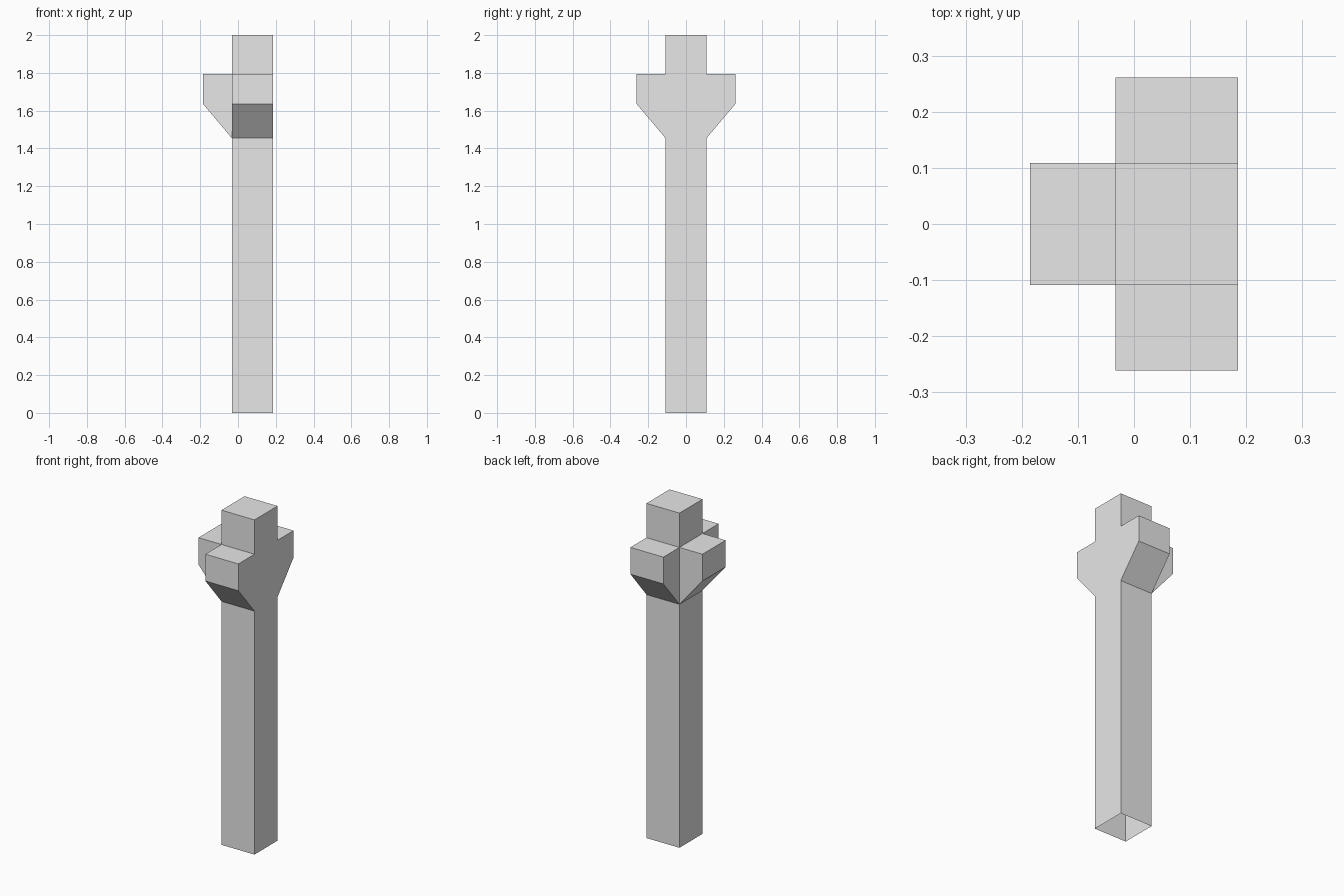
import bpy
import bmesh
from mathutils import Vector

cube = bpy.data.objects.get("Cube")
if cube:
    bpy.data.objects.remove(cube, do_unlink=True)

# Main dimensions
X_CENTRE = 0.076
HALF = 0.109
REACH = 0.152
ARM_BOTTOM, ARM_CORNER, ARM_TOP, TOP = 1.455, 1.635, 1.795, 2.0

grey = bpy.data.materials.new("light grey")
grey.use_nodes = True
colour = (0.8, 0.8, 0.8, 1)
grey.diffuse_color = colour
grey.node_tree.nodes["Principled BSDF"].inputs["Base Color"].default_value = colour

bm = bmesh.new()

# Square post: stacked rings joined by walls, open at the foot
corners = [(-1, -1), (1, -1), (1, 1), (-1, 1)]
rings = [[bm.verts.new((X_CENTRE + HALF * x, HALF * y, z)) for x, y in corners]
         for z in (0, ARM_BOTTOM, ARM_TOP, TOP)]
walls = []
for low, high in zip(rings, rings[1:]):
    walls.append([bm.faces.new((low[i], low[(i + 1) % 4], high[(i + 1) % 4], high[i]))
                  for i in range(4)])
bm.faces.new(rings[-1])

# Bracket arms: pull the collar walls outward and slope their undersides
front, _, back, right = walls[1]
for wall, direction in ((front, (0, -1, 0)), (back, (0, 1, 0)), (right, (-1, 0, 0))):
    result = bmesh.ops.extrude_face_region(bm, geom=[wall])
    if wall.is_valid:
        bmesh.ops.delete(bm, geom=[wall], context='FACES_ONLY')
    for v in result["geom"]:
        if isinstance(v, bmesh.types.BMVert):
            v.co += Vector(direction) * REACH
            if v.co.z < ARM_CORNER:
                v.co.z = ARM_CORNER

bm.normal_update()
mesh = bpy.data.meshes.new("bracketed_post")
bm.to_mesh(mesh)
bm.free()
mesh.materials.append(grey)
post = bpy.data.objects.new("bracketed_post", mesh)
bpy.context.collection.objects.link(post)
